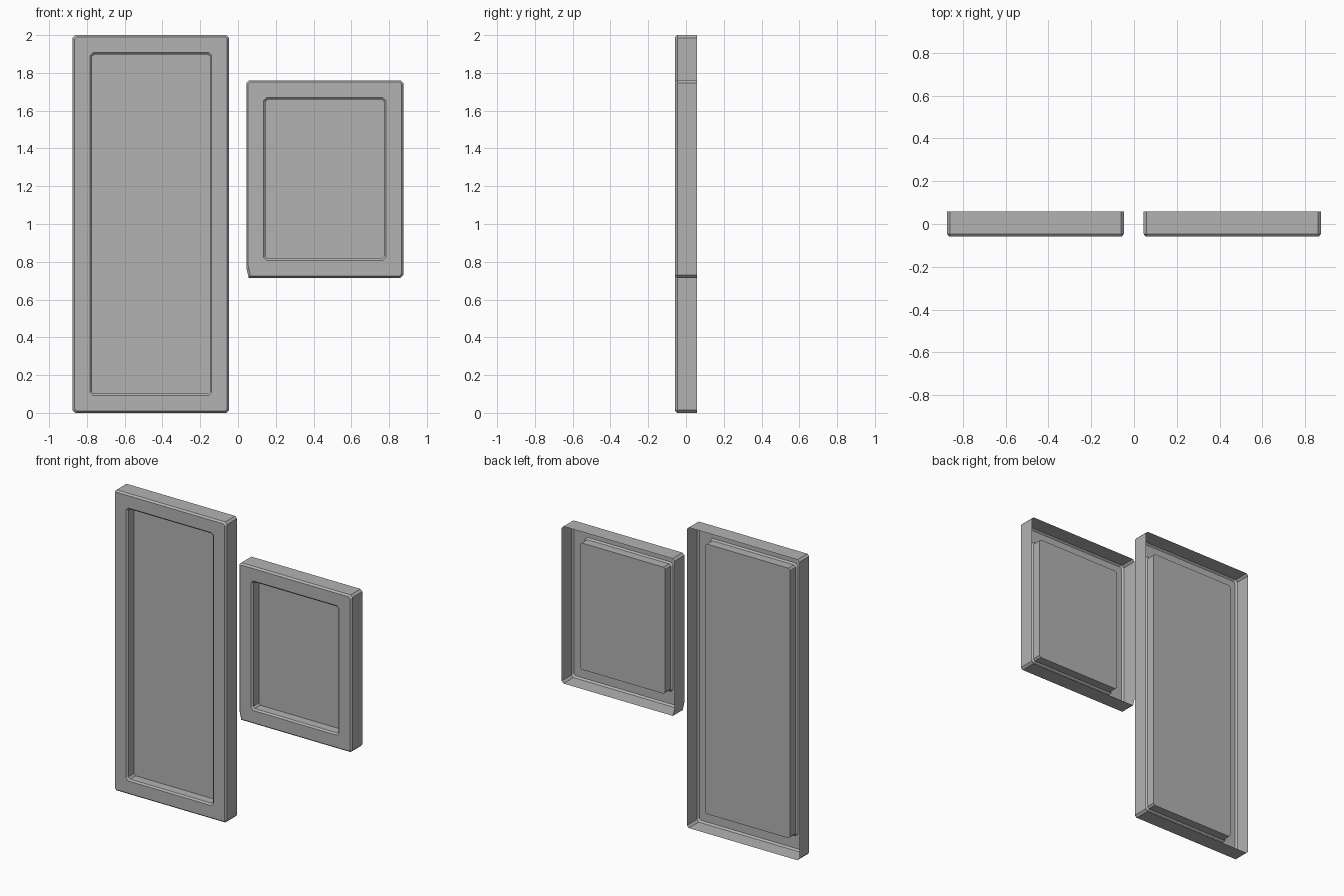
import bpy, bmesh

if "Cube" in bpy.data.objects:
    bpy.data.objects.remove(bpy.data.objects["Cube"])

FRONT, BACK = -0.058, 0.058

# Dark grey finish
grey = bpy.data.materials.new("dark_grey")
grey.diffuse_color = (0.45, 0.45, 0.45, 1.0)
grey.use_nodes = True
grey.node_tree.nodes["Principled BSDF"].inputs["Base Color"].default_value = grey.diffuse_color


def outline(bm, x0, x1, z0, z1, y, cut, low_left=None):
    """Rectangle with cut corners, counter-clockwise seen from the front."""
    cx, cz = low_left or (cut, cut)
    pts = [(x0 + cx, z0), (x1 - cut, z0), (x1, z0 + cut), (x1, z1 - cut),
           (x1 - cut, z1), (x0 + cut, z1), (x0, z1 - cut), (x0, z0 + cz)]
    return [bm.verts.new((x, y, z)) for x, z in pts]


def door_panel(name, x0, x1, z0, z1, low_left=None):
    """Open-backed shell: side walls, bevelled frame, sunken field."""
    bm = bmesh.new()
    # inset from the outer edge, y position, corner cut, odd corner
    steps = [(0.0, BACK, 0.014, low_left),
             (0.0, FRONT + 0.012, 0.014, low_left),
             (0.01, FRONT, 0.011, low_left),
             (0.092, FRONT, 0.016, None),
             (0.102, FRONT + 0.01, 0.012, None),
             (0.102, 0.01, 0.012, None)]
    loops = [outline(bm, x0 + d, x1 - d, z0 + d, z1 - d, y, c, ll)
             for d, y, c, ll in steps]
    for a, b in zip(loops, loops[1:]):
        for i in range(8):
            j = (i + 1) % 8
            bm.faces.new((a[i], a[j], b[j], b[i]))
    bm.faces.new(loops[-1])
    mesh = bpy.data.meshes.new(name)
    bm.to_mesh(mesh)
    bm.free()
    mesh.materials.append(grey)
    obj = bpy.data.objects.new(name, mesh)
    bpy.context.collection.objects.link(obj)
    return obj


# Tall panel on the left, short panel with one uneven corner on the right
door_panel("tall_door_panel", -0.875, -0.047, 0.0, 2.0)
door_panel("short_door_panel", 0.044, 0.875, 0.715, 1.761, (0.012, 0.055))
